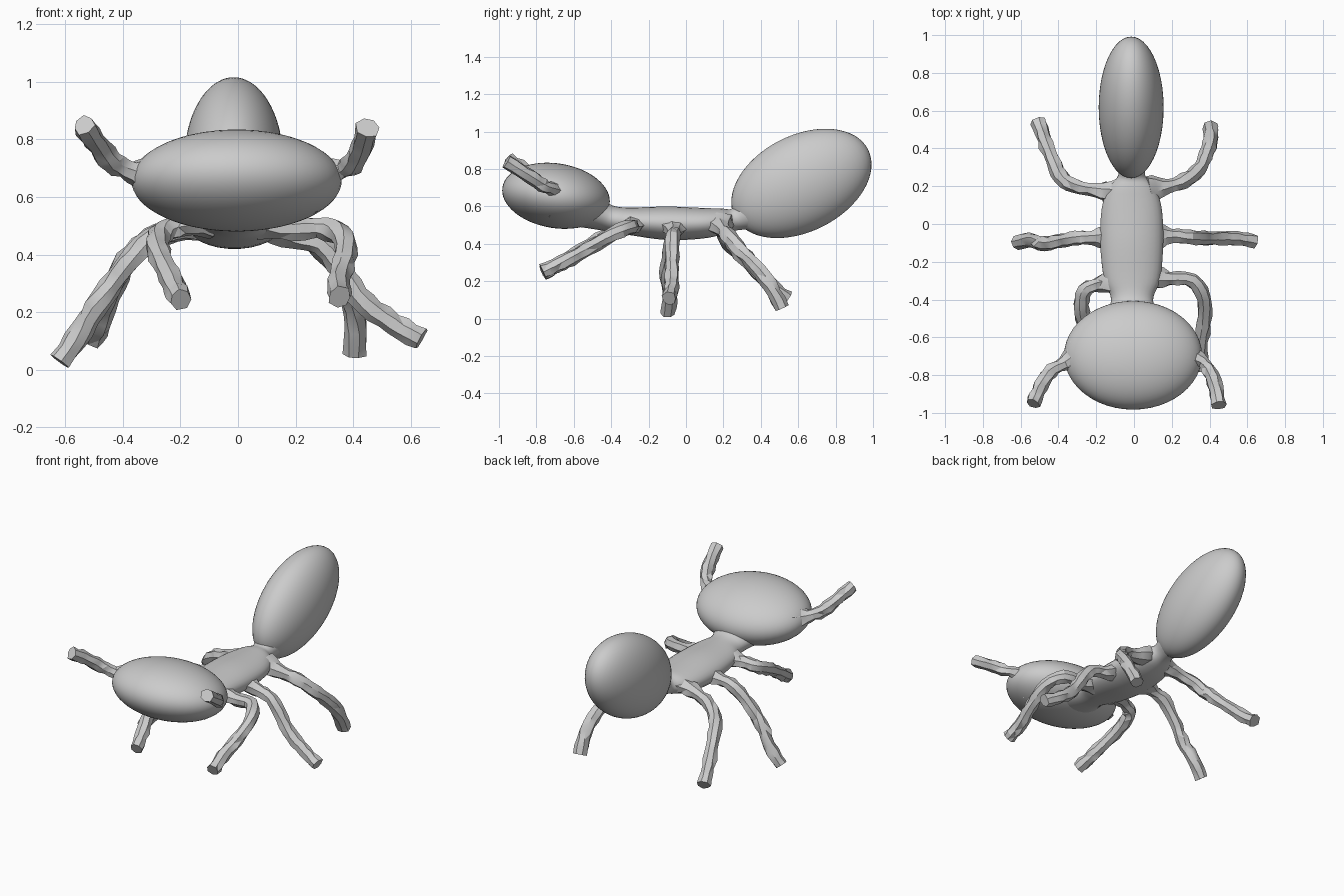
import bpy, bmesh, math, random
from mathutils import Vector, Matrix

if "Cube" in bpy.data.objects:
    bpy.data.objects.remove(bpy.data.objects["Cube"], do_unlink=True)
random.seed(4)

grey = bpy.data.materials.new("plain grey")
grey.use_nodes = True
grey.diffuse_color = (0.6, 0.6, 0.6, 1)
grey.node_tree.nodes["Principled BSDF"].inputs["Base Color"].default_value = (0.6, 0.6, 0.6, 1)


def finish(name, bm, angle):
    bmesh.ops.recalc_face_normals(bm, faces=bm.faces)
    mesh = bpy.data.meshes.new(name)
    bm.to_mesh(mesh)
    bm.free()
    mesh.materials.append(grey)
    ob = bpy.data.objects.new(name, mesh)
    bpy.context.collection.objects.link(ob)
    bpy.ops.object.select_all(action='DESELECT')
    ob.select_set(True)
    bpy.context.view_layer.objects.active = ob
    bpy.ops.object.shade_smooth_by_angle(angle=math.radians(angle))
    return ob


def ellipsoid(name, centre, radii, tilt):
    bm = bmesh.new()
    m = (Matrix.Translation(centre) @ Matrix.Rotation(math.radians(tilt), 4, 'X')
         @ Matrix.Diagonal((*radii, 1)))
    bmesh.ops.create_uvsphere(bm, u_segments=48, v_segments=32, radius=1, matrix=m)
    return finish(name, bm, 40)


def smooth_path(rows, steps):
    """Catmull-Rom interpolation of rows of numbers."""
    rows = [Vector(r) for r in rows]
    p = [2 * rows[0] - rows[1]] + rows + [2 * rows[-1] - rows[-2]]
    out = []
    for i in range(1, len(p) - 2):
        a, b, c, d = p[i - 1:i + 3]
        for k in range(steps):
            t = k / steps
            out.append(0.5 * (2 * b + (c - a) * t + (2 * a - 5 * b + 4 * c - d) * t * t
                              + (3 * b - a - 3 * c + d) * t ** 3))
    return out + [rows[-1]]


def loft(name, rows, sides, steps, rough=0.0, angle=30):
    """Sweep an ellipse along rows of x, y, z, side radius, upright radius."""
    path = smooth_path(rows, steps)
    centres = [Vector(r[:3]) for r in path]
    bm = bmesh.new()
    rings = []
    for i, r in enumerate(path):
        along = (centres[min(i + 1, len(path) - 1)] - centres[max(i - 1, 0)]).normalized()
        side = along.cross(Vector((0, 0, 1))).normalized()
        up = side.cross(along)
        ring = []
        for k in range(sides):
            a = 2 * math.pi * (k + 0.5) / sides
            j = 1 + random.uniform(-rough, rough)
            ring.append(bm.verts.new(centres[i] + (side * math.cos(a) * r[3]
                                                   + up * math.sin(a) * r[4]) * j))
        rings.append(ring)
    for a, b in zip(rings, rings[1:]):
        for k in range(sides):
            n = (k + 1) % sides
            bm.faces.new((a[k], a[n], b[n], b[k]))
    bm.faces.new(rings[0])
    bm.faces.new(rings[-1])
    if rough:
        bmesh.ops.triangulate(bm, faces=bm.faces[:])
    return finish(name, bm, angle)


def limb(name, root, points, flare, radius):
    """Rough faceted limb that flares out where it meets the body."""
    rows = [(*root, *flare)] + [(*p, radius, radius) for p in points]
    return loft(name, rows, 7, 3, rough=0.17, angle=28)


# Body
ellipsoid("head", (-0.005, -0.695, 0.657), (0.365, 0.29, 0.173), -9)
ellipsoid("abdomen", (-0.015, 0.617, 0.723), (0.172, 0.40, 0.257), 27)
loft("thorax", [
    (-0.01, -0.54, 0.575, 0.17, 0.09), (-0.01, -0.44, 0.545, 0.12, 0.075),
    (-0.01, -0.38, 0.53, 0.115, 0.07), (-0.01, -0.29, 0.52, 0.15, 0.075),
    (-0.012, -0.10, 0.51, 0.168, 0.09), (-0.012, 0.08, 0.51, 0.16, 0.083),
    (-0.012, 0.19, 0.52, 0.125, 0.07), (-0.012, 0.26, 0.53, 0.07, 0.06),
    (-0.012, 0.34, 0.56, 0.09, 0.09)], 28, 4, angle=60)

# Legs
leg_flare = (0.085, 0.055)
limb("front_leg_left", (0.08, -0.28, 0.51),
     [(0.19, -0.29, 0.49), (0.31, -0.30, 0.49), (0.37, -0.39, 0.45),
      (0.37, -0.53, 0.37), (0.35, -0.66, 0.30), (0.355, -0.765, 0.25)], leg_flare, 0.04)
limb("front_leg_right", (-0.10, -0.30, 0.51),
     [(-0.19, -0.32, 0.50), (-0.26, -0.35, 0.48), (-0.28, -0.43, 0.44),
      (-0.26, -0.55, 0.37), (-0.225, -0.66, 0.30), (-0.20, -0.765, 0.245)], leg_flare, 0.04)
limb("middle_leg_left", (0.09, -0.07, 0.50),
     [(0.20, -0.06, 0.46), (0.29, -0.07, 0.435), (0.37, -0.075, 0.33),
      (0.44, -0.075, 0.23), (0.54, -0.075, 0.16), (0.635, -0.09, 0.105)], leg_flare, 0.04)
limb("middle_leg_right", (-0.11, -0.07, 0.50),
     [(-0.22, -0.07, 0.48), (-0.30, -0.075, 0.455), (-0.39, -0.09, 0.36),
      (-0.47, -0.105, 0.25), (-0.54, -0.085, 0.14), (-0.62, -0.095, 0.03)], leg_flare, 0.04)
limb("back_leg_left", (0.07, 0.18, 0.51),
     [(0.18, 0.20, 0.475), (0.27, 0.23, 0.44), (0.35, 0.30, 0.355),
      (0.385, 0.37, 0.28), (0.41, 0.45, 0.18), (0.405, 0.51, 0.055)], leg_flare, 0.04)
limb("back_leg_right", (-0.09, 0.16, 0.51),
     [(-0.20, 0.18, 0.49), (-0.31, 0.20, 0.45), (-0.385, 0.25, 0.38),
      (-0.43, 0.34, 0.29), (-0.475, 0.45, 0.18), (-0.505, 0.54, 0.11)], leg_flare, 0.04)

# Antennae
limb("antenna_left", (0.25, -0.69, 0.665),
     [(0.345, -0.72, 0.69), (0.395, -0.77, 0.715), (0.43, -0.86, 0.775),
      (0.45, -0.96, 0.84)], (0.12, 0.11), 0.04)
limb("antenna_right", (-0.27, -0.69, 0.665),
     [(-0.37, -0.74, 0.69), (-0.44, -0.78, 0.725), (-0.495, -0.86, 0.79),
      (-0.535, -0.95, 0.85)], (0.12, 0.11), 0.04)
